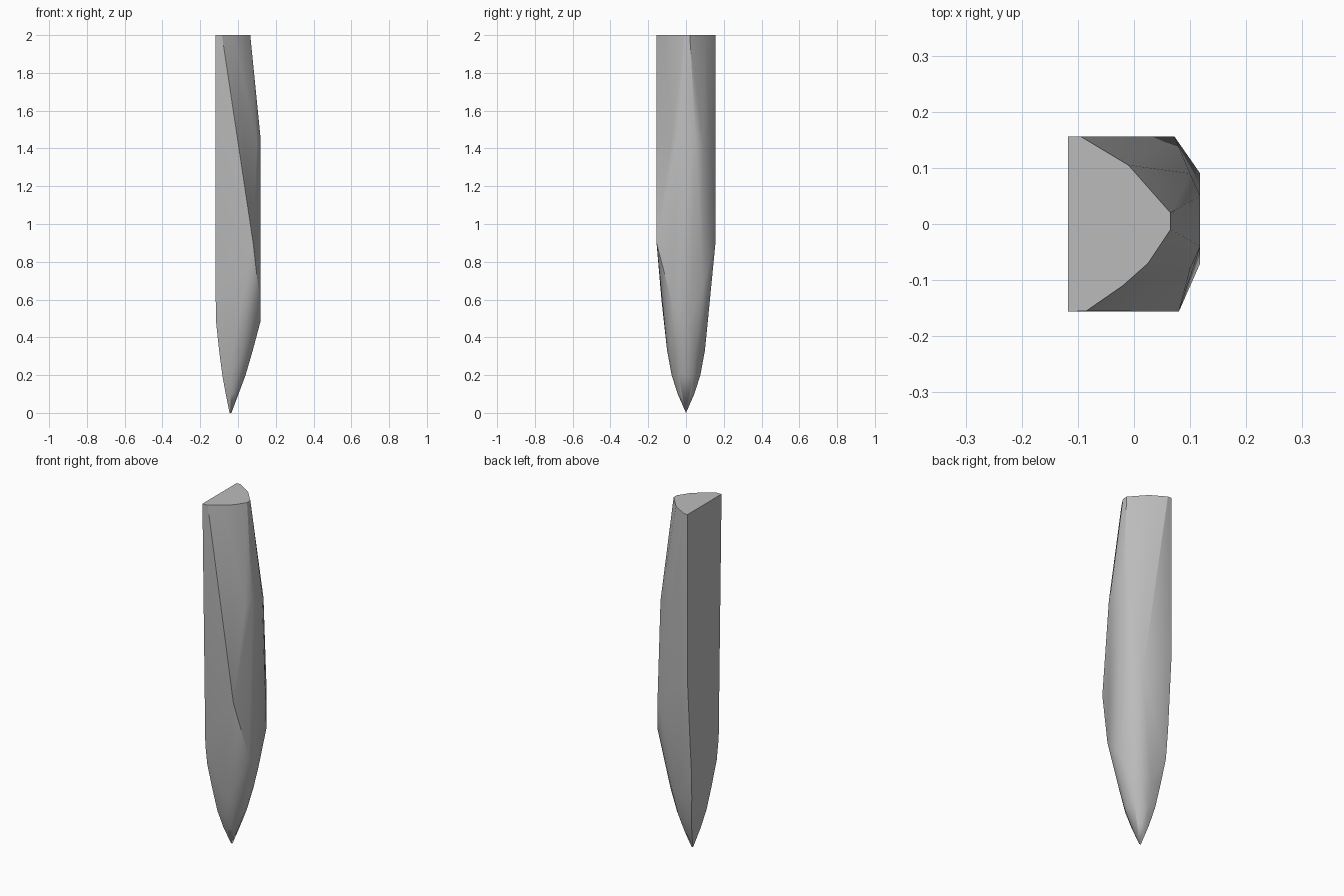
import bpy
import bmesh
import math

cube = bpy.data.objects.get("Cube")
if cube:
    bpy.data.objects.remove(cube)

# Plain grey stone
stone = bpy.data.materials.new("grey_stone")
stone.use_nodes = True
grey = (0.5, 0.5, 0.5, 1)
stone.diffuse_color = grey
stone.node_tree.nodes["Principled BSDF"].inputs["Base Color"].default_value = grey

points = []

# Flat cut end: straight back edge and rounded front
top = [(-.118, .156), (-.095, .156), (-.01, .105), (.065, .02),
       (.065, -.01), (.025, -.07), (-.02, -.11), (-.085, -.155), (-.118, -.156)]
points += [(x, y, 2) for x, y in top]

# Front ridge, shoulders and back corners of the shaft
points += [(.118, .05, 1.47), (.118, -.04, 1.47), (.1, .09, 1.42), (.1, -.08, 1.42),
           (.118, .09, .67), (.118, -.07, .57), (.118, .02, .48), (.118, -.02, .48),
           (.072, .156, .9), (.08, -.156, .9),
           (-.118, .156, 1.05), (-.118, .13, .65), (-.118, -.13, .6),
           (-.116, .115, .48), (-.116, -.115, .48)]


def taper_ring(z, back, front, half):
    """D-shaped section of the point: flat at the back, rounded at the front."""
    points.append((back, half * .9, z))
    points.append((back, -half * .9, z))
    middle = back + (front - back) * .4
    for i in range(7):
        a = math.radians(-90 + 30 * i)
        points.append((middle + (front - middle) * math.cos(a), half * math.sin(a), z))


# Tapering point
for ring in [(.33, -.1, .078, .1), (.2, -.083, .04, .076), (.1, -.065, .003, .044)]:
    taper_ring(*ring)
points += [(-.045, 0, 0), (-.035, 0, 0)]

# Faceted skin around all the points
bm = bmesh.new()
for p in points:
    bm.verts.new(p)
bmesh.ops.convex_hull(bm, input=bm.verts[:])
loose = [v for v in bm.verts if not v.link_faces]
bmesh.ops.delete(bm, geom=loose, context='VERTS')
bmesh.ops.dissolve_limit(bm, angle_limit=math.radians(1), verts=bm.verts[:], edges=bm.edges[:])
bmesh.ops.recalc_face_normals(bm, faces=bm.faces[:])

mesh = bpy.data.meshes.new("stone_spike")
bm.to_mesh(mesh)
bm.free()
mesh.materials.append(stone)
spike = bpy.data.objects.new("stone_spike", mesh)
bpy.context.collection.objects.link(spike)
bpy.context.view_layer.objects.active = spike
spike.select_set(True)
bpy.ops.object.shade_smooth_by_angle(angle=math.radians(30))
